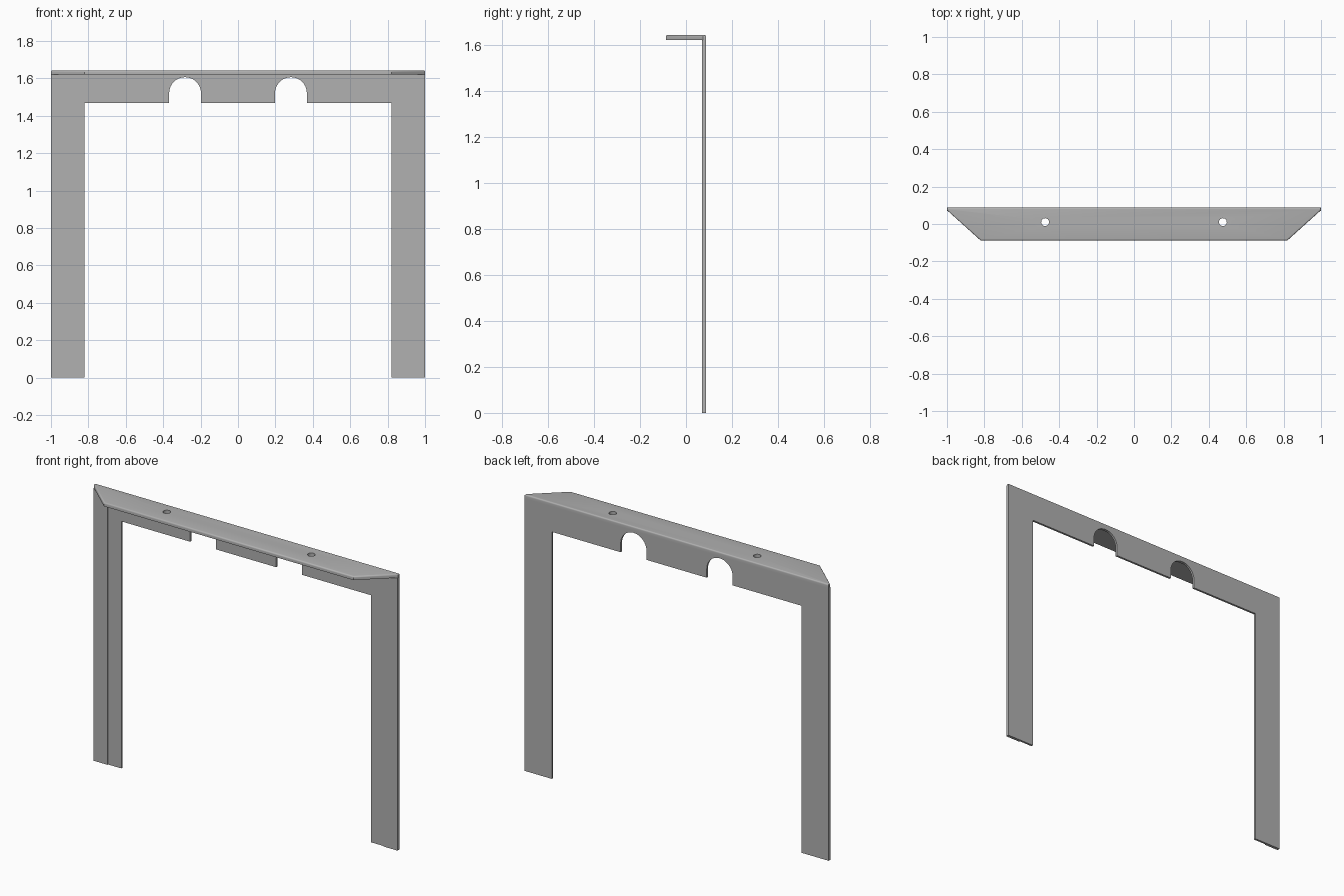
import bpy, bmesh, math
from mathutils import Vector

cube = bpy.data.objects.get("Cube")
if cube:
    bpy.data.objects.remove(cube, do_unlink=True)

grey = bpy.data.materials.new("satin_grey")
grey.use_nodes = True
grey.diffuse_color = (0.44, 0.44, 0.44, 1)
grey.node_tree.nodes["Principled BSDF"].inputs["Base Color"].default_value = (0.44, 0.44, 0.44, 1)

BACK, FRONT, STEP = 0.088, 0.070, 0.0755   # panel depths along y
TOP, SHELF = 1.642, 1.62                   # top and underside of the shelf
INNER, LINTEL = 0.82, 1.468                # opening half width and height


def prism(name, outline, offset, round_edge=None, width=0.008):
    """Extrude a flat outline by an offset, rounding the chosen edges."""
    bm = bmesh.new()
    face = bm.faces.new([bm.verts.new(p) for p in outline])
    ext = bmesh.ops.extrude_face_region(bm, geom=[face], use_keep_orig=True)
    moved = [v for v in ext["geom"] if isinstance(v, bmesh.types.BMVert)]
    bmesh.ops.translate(bm, verts=moved, vec=Vector(offset))
    bmesh.ops.recalc_face_normals(bm, faces=bm.faces)
    if round_edge:
        edges = [e for e in bm.edges if round_edge(e)]
        bmesh.ops.bevel(bm, geom=edges, offset=width, segments=4,
                        profile=0.5, affect='EDGES')
    mesh = bpy.data.meshes.new(name)
    bm.to_mesh(mesh)
    bm.free()
    mesh.materials.append(grey)
    obj = bpy.data.objects.new(name, mesh)
    bpy.context.collection.objects.link(obj)
    return obj


def activate(obj):
    bpy.ops.object.select_all(action='DESELECT')
    obj.select_set(True)
    bpy.context.view_layer.objects.active = obj


def arch(cx, r=0.085, spring=1.521, steps=20):
    """Arched cable notch, traced from left foot to right foot."""
    pts = [(cx - r, LINTEL)]
    for i in range(steps + 1):
        a = math.pi * (1 - i / steps)
        pts.append((cx + r * math.cos(a), spring + r * math.sin(a)))
    return pts + [(cx + r, LINTEL)]


# Back panel: two legs and a lintel with two arched notches
outline = [(-1, 0), (-INNER, 0), (-INNER, LINTEL)]
outline += arch(-0.283) + arch(0.283)
outline += [(INNER, LINTEL), (INNER, 0), (1, 0), (1, SHELF), (-1, SHELF)]
panel = prism("back_panel", [(x, BACK, z) for x, z in outline], (0, STEP - BACK, 0))

# Raised rim along the outside of the panel front
rim_x, rim_z = 0.907, 1.606
outline = [(-1, 0), (-rim_x, 0), (-rim_x, rim_z), (rim_x, rim_z),
           (rim_x, 0), (1, 0), (1, SHELF), (-1, SHELF)]
rim = prism("front_rim", [(x, STEP, z) for x, z in outline], (0, FRONT - STEP, 0))

# Top shelf with slanted ends and softened upper edges
outline = [(-1, BACK), (-1, 0.074), (-INNER, -BACK), (INNER, -BACK), (1, 0.074), (1, BACK)]
shelf = prism("top_shelf", [(x, y, SHELF) for x, y in outline], (0, 0, TOP - SHELF),
              lambda e: all(v.co.z > TOP - 0.001 for v in e.verts))

# Two screw holes through the shelf
for x in (-0.475, 0.475):
    bpy.ops.mesh.primitive_cylinder_add(vertices=24, radius=0.021, depth=0.2,
                                        location=(x, 0.01, TOP))
    cutter = bpy.context.object
    cutter.name = "screw_hole_cutter"
    cutter.hide_render = True
    cutter.data.materials.append(grey)
    cut = shelf.modifiers.new("screw_hole", 'BOOLEAN')
    cut.operation, cut.solver, cut.object = 'DIFFERENCE', 'EXACT', cutter
    activate(shelf)
    bpy.ops.object.modifier_apply(modifier=cut.name)
    bpy.data.objects.remove(cutter, do_unlink=True)

for obj in (panel, rim, shelf):
    activate(obj)
    bpy.ops.object.shade_smooth_by_angle(angle=math.radians(35))
